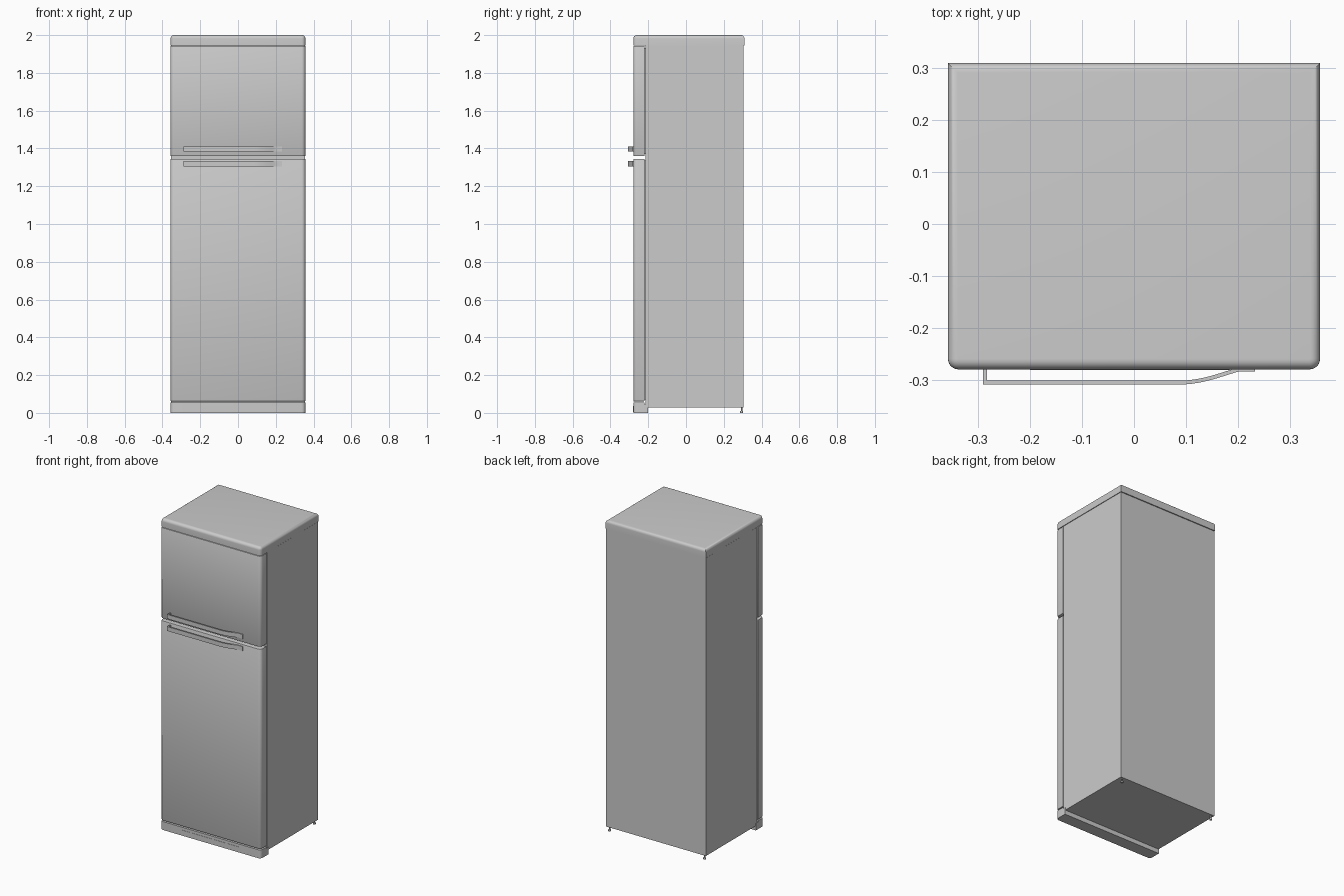
import bpy, bmesh, math
from mathutils import Vector

if "Cube" in bpy.data.objects:
    bpy.data.objects.remove(bpy.data.objects["Cube"])

HALF = 0.357      # half width of the fridge
FRONT = -0.279    # front plane of doors, lid and plinth


def finish(bm, name, smooth=True):
    bmesh.ops.recalc_face_normals(bm, faces=bm.faces)
    me = bpy.data.meshes.new(name)
    bm.to_mesh(me)
    bm.free()
    ob = bpy.data.objects.new(name, me)
    bpy.context.collection.objects.link(ob)
    if smooth:
        bpy.ops.object.select_all(action='DESELECT')
        ob.select_set(True)
        bpy.context.view_layer.objects.active = ob
        bpy.ops.object.shade_smooth_by_angle(angle=math.radians(32))
    return ob


def extrude(points, z0, z1):
    bm = bmesh.new()
    face = bm.faces.new([bm.verts.new((x, y, z0)) for x, y in points])
    top = bmesh.ops.extrude_face_region(bm, geom=[face])['geom']
    for v in top:
        if isinstance(v, bmesh.types.BMVert):
            v.co.z = z1
    return bm


def slab_outline(back, r=0.02, n=6):
    # rectangle with the two front corners rounded
    pts = [(HALF, back), (-HALF, back)]
    for cx, start in ((-HALF + r, math.pi), (HALF - r, 1.5 * math.pi)):
        for i in range(n + 1):
            a = start + i / n * math.pi / 2
            pts.append((cx + r * math.cos(a), FRONT + r + r * math.sin(a)))
    return pts


def bevel_rims(bm, heights, width, segments):
    edges = [e for e in bm.edges
             if any(all(abs(v.co.z - h) < 1e-5 for v in e.verts) for h in heights)]
    bmesh.ops.bevel(bm, geom=edges, offset=width, segments=segments,
                    profile=0.5, affect='EDGES')


def box(name, x0, x1, y0, y1, z0, z1):
    return finish(extrude([(x0, y0), (x1, y0), (x1, y1), (x0, y1)], z0, z1), name, False)


# Cabinet and the thin door seals in front of it
box("cabinet", -HALF + 0.002, HALF - 0.002, -0.214, 0.305, 0.028, 1.944)
for name, z0, z1 in (("freezer", 1.36, 1.943), ("fridge", 0.061, 1.345)):
    box(name + "_seal", -HALF + 0.012, HALF - 0.012, -0.22, -0.214, z0 + 0.01, z1 - 0.01)
    door = extrude(slab_outline(-0.22), z0, z1)
    bevel_rims(door, (z0, z1), 0.003, 2)
    finish(door, name + "_door")

# Lid with softly rounded top edges
lid = extrude(slab_outline(0.309), 1.946, 2.0)
bevel_rims(lid, (2.0,), 0.0185, 6)
finish(lid, "top_lid")

# Plinth: rounded front slab with a lower ledge reaching under the cabinet
finish(extrude(slab_outline(-0.22), 0.0, 0.054), "plinth")
box("plinth_ledge", -HALF, HALF, -0.222, -0.2, 0.0, 0.045)
box("plinth_panel", -0.2, 0.22, FRONT - 0.0015, FRONT + 0.002, 0.004, 0.036)

# Rear feet
for side, sx in (("left", -1), ("right", 1)):
    for part, r, z0, z1 in (("stem", 0.004, 0.008, 0.03), ("pad", 0.008, 0.0, 0.009)):
        ring = [(sx * 0.338 + r * math.cos(a), 0.294 + r * math.sin(a))
                for a in (i * math.pi / 6 for i in range(12))]
        finish(extrude(ring, z0, z1), f"{side}_foot_{part}")


# Bar handles: straight run that sweeps back to the door on the right
def handle(name, z0, z1, thick=0.0075):
    path = [Vector(p) for p in ((-0.286, FRONT + 0.003), (-0.286, -0.3045), (0.085, -0.3045))]
    p0, p1, p2, p3 = (Vector(p) for p in
                      ((0.085, -0.3045), (0.13, -0.3045), (0.165, -0.2895), (0.2, -0.2795)))
    for i in range(1, 11):
        t = i / 10
        u = 1 - t
        path.append(u**3 * p0 + 3 * u*u*t * p1 + 3 * u*t*t * p2 + t**3 * p3)
    path.append(Vector((0.232, -0.2795)))
    left, right = [], []
    for i, p in enumerate(path):
        a = (p - path[i - 1]).normalized() if i else (path[1] - p).normalized()
        b = (path[i + 1] - p).normalized() if i < len(path) - 1 else a
        na, nb = Vector((-a.y, a.x)), Vector((-b.y, b.x))
        m = (na + nb).normalized()
        off = m * (thick / 2 / m.dot(na))
        left.append(p + off)
        right.append(p - off)
    finish(extrude([tuple(p) for p in left + right[::-1]], z0, z1), name)


handle("freezer_handle", 1.383, 1.411)
handle("fridge_handle", 1.305, 1.333)
